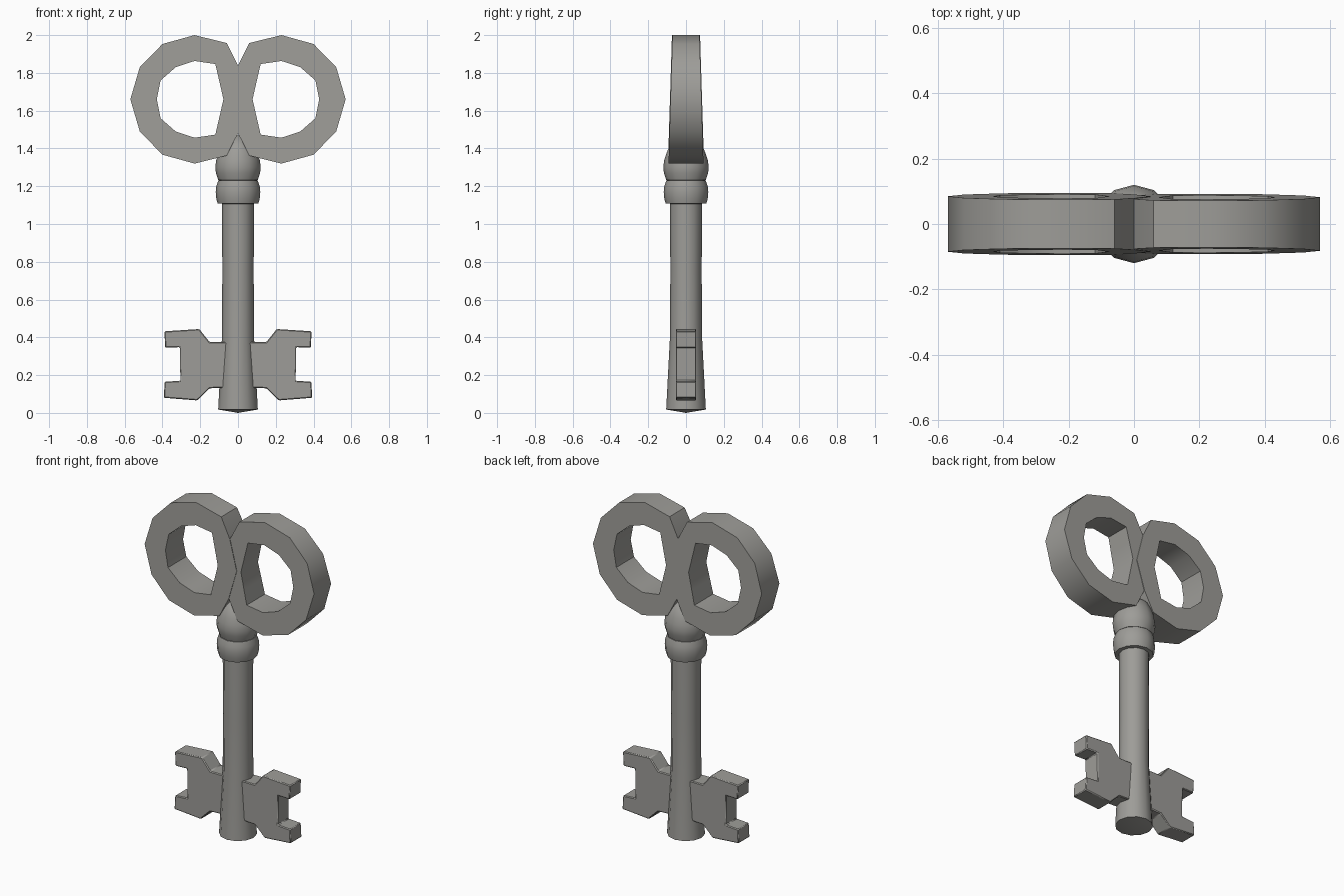
import bpy, bmesh, math

if "Cube" in bpy.data.objects:
    bpy.data.objects.remove(bpy.data.objects["Cube"])

metal = bpy.data.materials.new("grey_metal")
metal.diffuse_color = (0.34, 0.335, 0.315, 1)
metal.use_nodes = True
metal.node_tree.nodes["Principled BSDF"].inputs["Base Color"].default_value = metal.diffuse_color


def finish(bm, name, angle):
    bmesh.ops.recalc_face_normals(bm, faces=bm.faces)
    me = bpy.data.meshes.new(name)
    bm.to_mesh(me)
    bm.free()
    me.materials.append(metal)
    ob = bpy.data.objects.new(name, me)
    bpy.context.collection.objects.link(ob)
    bpy.ops.object.select_all(action='DESELECT')
    ob.select_set(True)
    bpy.context.view_layer.objects.active = ob
    bpy.ops.object.shade_smooth_by_angle(angle=math.radians(angle))
    return ob


def lathe(name, profile, n=12):
    bm = bmesh.new()
    rings = []
    for r, z in profile:
        if r == 0:
            rings.append([bm.verts.new((0, 0, z))] * n)
        else:
            rings.append([bm.verts.new((r * math.cos(2 * math.pi * i / n),
                                        r * math.sin(2 * math.pi * i / n), z)) for i in range(n)])
    for a, b in zip(rings, rings[1:]):
        for i in range(n):
            j = (i + 1) % n
            bm.faces.new(list(dict.fromkeys((a[i], a[j], b[j], b[i]))))
    return finish(bm, name, 40)


# shaft with a flared foot
lathe("shaft", [(0, 0), (0.105, 0.018), (0.085, 0.40), (0.083, 0.75), (0.085, 1.15)])

# two rounded collars, the upper one running into the neck under the bow
lathe("lower_collar", [(0.08, 1.107), (0.108, 1.108), (0.115, 1.135), (0.118, 1.17),
                       (0.115, 1.20), (0.105, 1.23), (0.08, 1.232)])
lathe("upper_collar", [(0.08, 1.23), (0.104, 1.232), (0.117, 1.27), (0.12, 1.30),
                       (0.116, 1.335), (0.105, 1.37), (0.085, 1.42), (0.02, 1.47), (0, 1.472)])

# bow: two twelve-sided loops, thinner towards the top
outer = [(0.57, 0), (0.52, 0.17), (0.40, 0.293), (0.23, 0.34), (0.06, 0.298), (0, 0.18), (-0.05, 0)]
inner = [(0.43, 0), (0.41, 0.10), (0.33, 0.17), (0.23, 0.203), (0.12, 0.187), (0.10, 0.10), (0.077, 0)]


def closed(half):
    return half + [(x, -z) for x, z in half[-2:0:-1]]


def loop(name, side, extra):
    bm = bmesh.new()
    rows = []
    for pts, front in ((outer, -1), (outer, 1), (inner, 1), (inner, -1)):
        rows.append([bm.verts.new((side * x, front * (0.082 - 0.031 * z + extra), 1.66 + z))
                     for x, z in closed(pts)])
    for k in range(4):
        a, b = rows[k], rows[(k + 1) % 4]
        for i in range(12):
            j = (i + 1) % 12
            bm.faces.new((a[i], a[j], b[j], b[i]))
    return finish(bm, name, 35)


loop("left_bow_loop", -1, 0.003)
loop("right_bow_loop", 1, 0)

# notched bits on both sides of the shaft
outline = [(0.03, 0.375), (0.15, 0.375), (0.205, 0.444), (0.39, 0.432), (0.385, 0.345),
           (0.308, 0.348), (0.305, 0.17), (0.388, 0.165), (0.393, 0.08), (0.215, 0.066),
           (0.15, 0.13), (0.03, 0.135)]
for name, side in (("left_bit", -1), ("right_bit", 1)):
    bm = bmesh.new()
    face = bm.faces.new([bm.verts.new((side * x, -0.054, z)) for x, z in outline])
    ext = bmesh.ops.extrude_face_region(bm, geom=[face])
    for v in ext["geom"]:
        if isinstance(v, bmesh.types.BMVert):
            v.co.y = 0.054
    bmesh.ops.recalc_face_normals(bm, faces=bm.faces)
    ob = finish(bm, name, 30)
    bev = ob.modifiers.new("worn_edges", 'BEVEL')
    bev.width = 0.005
    bev.segments = 1
    bev.limit_method = 'ANGLE'
